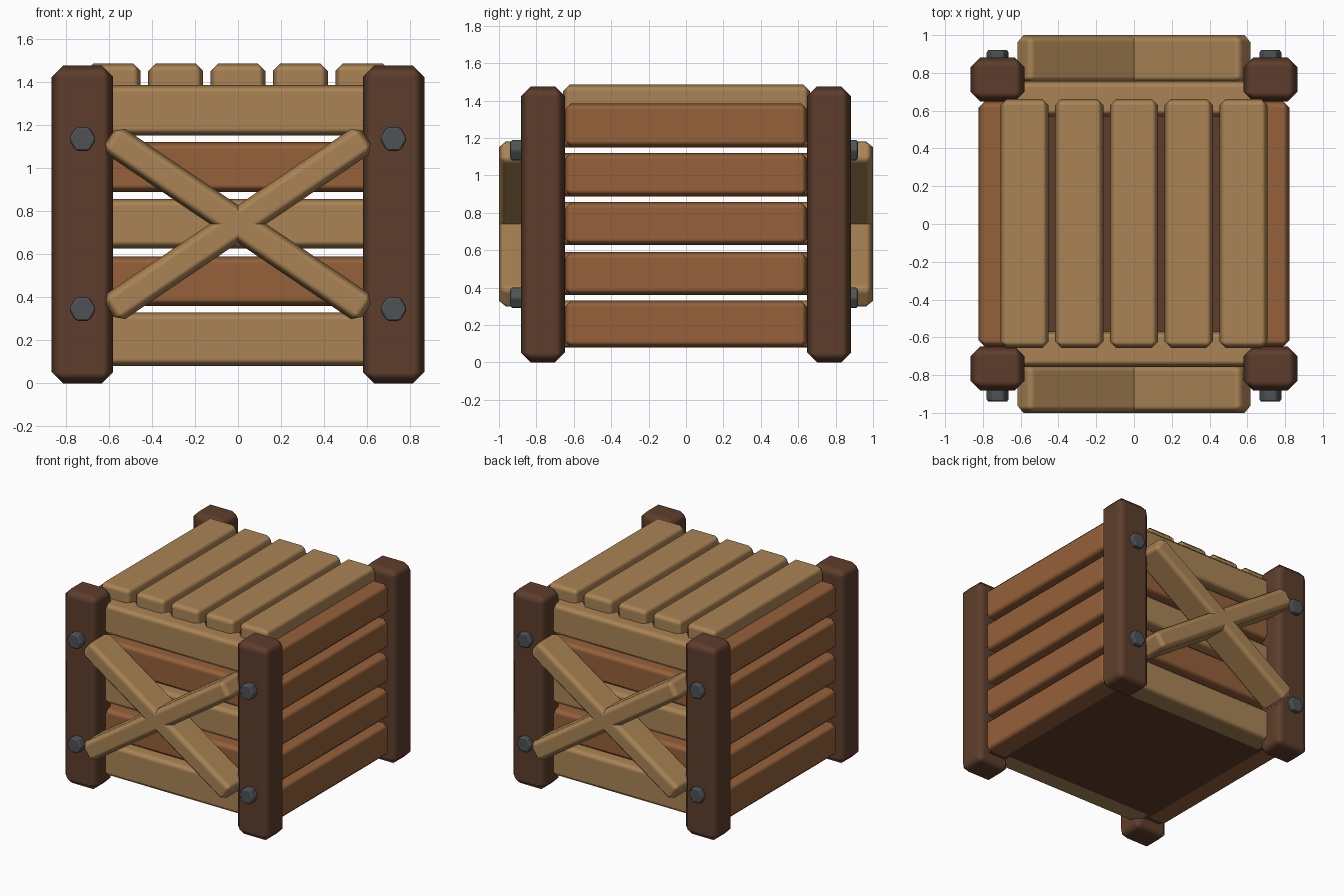
import bpy
from math import radians

if "Cube" in bpy.data.objects:
    bpy.data.objects.remove(bpy.data.objects["Cube"], do_unlink=True)


def material(name, rgb):
    m = bpy.data.materials.new(name)
    m.use_nodes = True
    m.diffuse_color = (*rgb, 1)
    m.node_tree.nodes["Principled BSDF"].inputs["Base Color"].default_value = (*rgb, 1)
    return m


PALE = material("pale wood", (0.40, 0.23, 0.09))
BROWN = material("brown wood", (0.30, 0.12, 0.042))
DARK = material("dark wood", (0.11, 0.048, 0.025))
STEEL = material("grey steel", (0.075, 0.085, 0.09))


def finish(obj, name, mat, bevel):
    """Chamfer the edges softly, keeping the broad faces flat."""
    obj.name = name
    obj.data.materials.append(mat)
    bpy.ops.object.transform_apply(location=False, rotation=False, scale=True)
    bpy.ops.object.shade_smooth()
    mod = obj.modifiers.new("chamfer", "BEVEL")
    mod.width = bevel
    mod.segments = 1
    mod.harden_normals = True
    return obj


def plank(name, mat, x, y, z, bevel=0.035, tilt=0):
    """Chamfered box from (min, max) ranges, optionally tilted about y."""
    centre = [(a + b) / 2 for a, b in (x, y, z)]
    bpy.ops.mesh.primitive_cube_add(size=1, location=centre)
    obj = bpy.context.object
    obj.scale = [b - a for a, b in (x, y, z)]
    finish(obj, name, mat, bevel)
    obj.rotation_euler.y = tilt
    return obj


def span(s, near, far):
    return tuple(sorted((s * near, s * far)))


SIDES = ((-1, "front"), (1, "back"))
ENDS = ((-1, "right"), (1, "left"))

# Corner posts with two hexagonal bolts each
for sy, face in SIDES:
    for sx, side in ENDS:
        plank(f"{face}_{side}_post", DARK, span(sx, 0.58, 0.865),
              span(sy, 0.648, 0.882), (0, 1.475), 0.052)
        for z, level in ((0.345, "lower"), (1.135, "upper")):
            y = 0.875 if sy > 0 else 0.895
            bpy.ops.mesh.primitive_cylinder_add(
                vertices=6, radius=0.064, depth=0.09, location=(sx * 0.722, sy * y, z),
                rotation=(radians(90), radians(30), 0))
            finish(bpy.context.object, f"{face}_{side}_{level}_bolt", STEEL, 0.012)

# Wall slats, stacked in rows; front and back alternate in colour
ROWS = ((0.08, 0.33), (0.36, 0.59), (0.627, 0.857), (0.888, 1.12), (1.15, 1.385))
for i, row in enumerate(ROWS):
    for s, face in SIDES:
        plank(f"{face}_slat_{i + 1}", BROWN if i % 2 else PALE,
              (-0.66, 0.66), span(s, 0.57, 0.757), row)
    for s, side in ENDS:
        plank(f"{side}_slat_{i + 1}", BROWN, span(s, 0.63, 0.823), (-0.65, 0.65), row)

# Lid slats
for i in range(-2, 3):
    plank(f"lid_slat_{i + 3}", PALE, (i * 0.29 - 0.128, i * 0.29 + 0.128),
          (-0.657, 0.663), (1.3, 1.485))

# Floor board
plank("floor", DARK, (-0.78, 0.78), (-0.72, 0.72), (0.085, 0.12), 0.005)

# Crossed braces
for s, face in SIDES:
    for tilt, way in ((-34, "rising"), (34, "falling")):
        plank(f"{face}_{way}_brace", PALE, (-0.72, 0.72), span(s, 0.745, 1.0),
              (0.667, 0.813), 0.038, radians(tilt))
